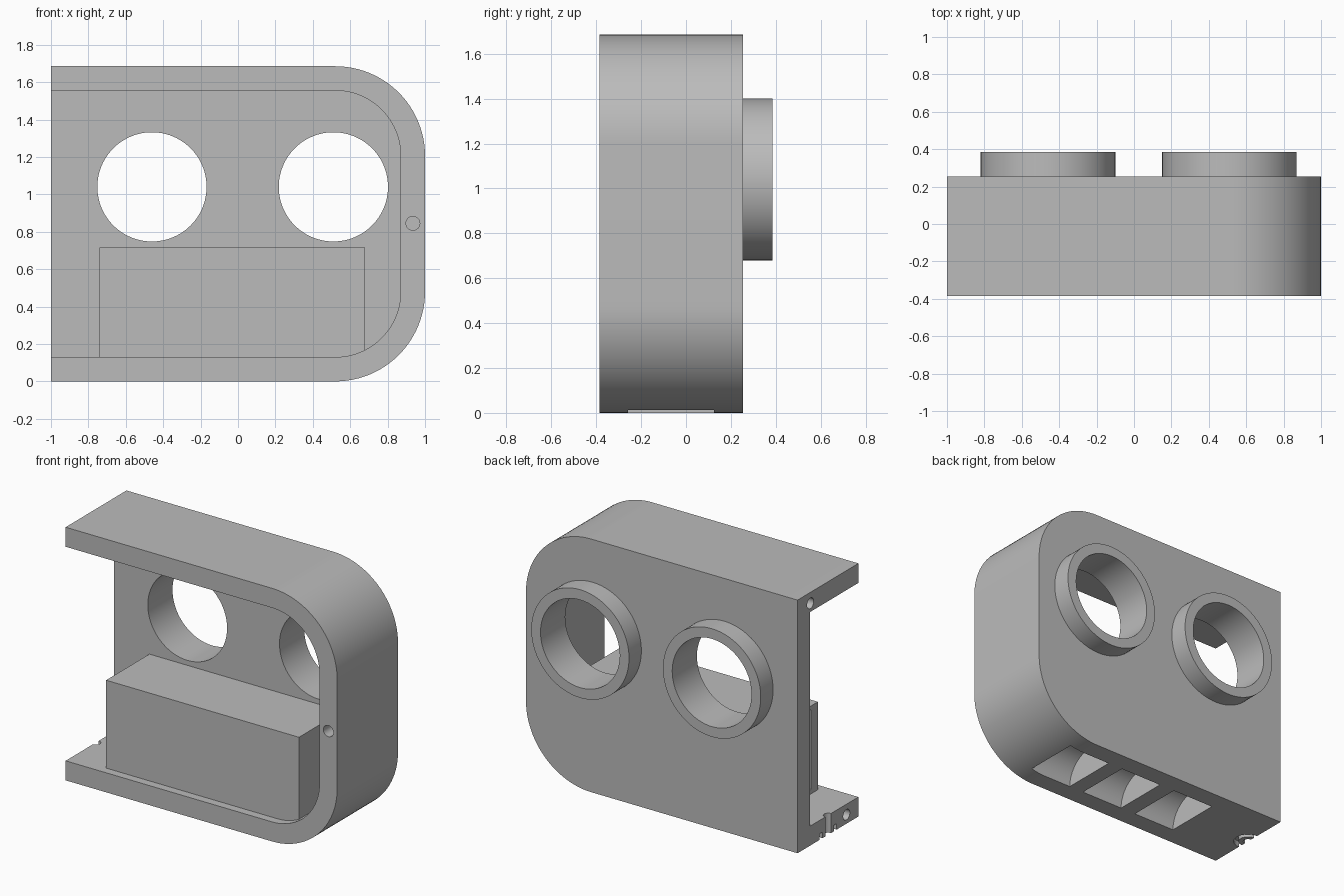
import bpy, bmesh, math
from mathutils import Matrix, Vector

cube = bpy.data.objects.get("Cube")
if cube:
    bpy.data.objects.remove(cube, do_unlink=True)

# One grey plastic
grey = bpy.data.materials.new("grey_plastic")
grey.use_nodes = True
COLOUR = (0.5, 0.5, 0.5, 1)
grey.diffuse_color = COLOUR
grey.node_tree.nodes["Principled BSDF"].inputs["Base Color"].default_value = COLOUR

# Main dimensions
HEIGHT, WALL, RADIUS = 1.685, 0.13, 0.48
FRONT, BACK, HIGH_BACK = -0.385, 0.255, 0.385
PLATE = BACK - WALL
EYE_Z, EYE_HOLE, EYE_RIM = 1.04, 0.292, 0.36
POCKET_Y, POCKET_R = -0.067, 0.192


def make(name, bm):
    bmesh.ops.recalc_face_normals(bm, faces=bm.faces)
    mesh = bpy.data.meshes.new(name)
    bm.to_mesh(mesh)
    bm.free()
    obj = bpy.data.objects.new(name, mesh)
    mesh.materials.append(grey)
    bpy.context.collection.objects.link(obj)
    return obj


def box(name, low, high):
    low, high = Vector(low), Vector(high)
    bm = bmesh.new()
    bmesh.ops.create_cube(bm, size=1, matrix=Matrix.Translation((low + high) / 2)
                          @ Matrix.Diagonal((high - low).to_4d()))
    return make(name, bm)


def cylinder(name, start, end, radius, sides=64):
    start, end = Vector(start), Vector(end)
    axis = end - start
    turn = axis.to_track_quat("Z", "Y").to_matrix().to_4x4()
    bm = bmesh.new()
    bmesh.ops.create_cone(bm, cap_ends=True, segments=sides, radius1=radius, radius2=radius,
                          depth=axis.length, matrix=Matrix.Translation((start + end) / 2) @ turn)
    return make(name, bm)


def rounded_slab(name, left, right, low, high, radius, y0, y1, steps=24):
    """Slab with square corners at -x and round corners at +x."""
    points = [(left, high), (left, low)]
    for centre_z, begin in ((low + radius, -90), (high - radius, 0)):
        for i in range(steps + 1):
            a = math.radians(begin + 90 * i / steps)
            points.append((right - radius + radius * math.cos(a), centre_z + radius * math.sin(a)))
    bm = bmesh.new()
    face = bm.faces.new([bm.verts.new((x, y0, z)) for x, z in points])
    extruded = bmesh.ops.extrude_face_region(bm, geom=[face])["geom"]
    verts = [v for v in extruded if isinstance(v, bmesh.types.BMVert)]
    bmesh.ops.translate(bm, verts=verts, vec=(0, y1 - y0, 0))
    return make(name, bm)


def cut(target, *cutters):
    bpy.context.view_layer.objects.active = target
    for cutter in cutters:
        mod = target.modifiers.new("cut", "BOOLEAN")
        mod.operation, mod.solver, mod.object = "DIFFERENCE", "EXACT", cutter
        bpy.ops.object.modifier_apply(modifier=mod.name)


def discard(*objects):
    for obj in objects:
        bpy.data.objects.remove(obj, do_unlink=True)


# Half housing, open at the front and on the flat side
housing = rounded_slab("housing", -1, 1, 0, HEIGHT, RADIUS, FRONT, BACK)
cutters = [rounded_slab("cavity_cutter", -1.2, 1 - WALL, WALL, HEIGHT - WALL,
                        RADIUS - WALL, FRONT - 0.2, PLATE)]

# Eye openings and their raised rims
rims = []
for side, x in (("right", -0.46), ("left", 0.51)):
    hole = cylinder("eye_cutter", (x, 0, EYE_Z), (x, 0.6, EYE_Z), EYE_HOLE, 96)
    rim = cylinder(side + "_eye_rim", (x, BACK, EYE_Z), (x, HIGH_BACK, EYE_Z), EYE_RIM, 96)
    cut(rim, hole)
    rims.append(rim)
    cutters.append(hole)

# Screw hole in the front edge, peg holes in the flat end
cutters += [
    cylinder("screw_cutter", (0.935, FRONT - 0.1, 0.845), (0.935, -0.2, 0.845), 0.037, 32),
    cylinder("upper_peg_cutter", (-1.1, 0.12, 1.612), (-0.88, 0.12, 1.612), 0.035, 32),
    cylinder("lower_peg_cutter", (-1.1, -0.26, 0.06), (-0.88, -0.26, 0.06), 0.035, 32),
]

# Cable notch in the floor, with a ring groove below
notch = (-1, POCKET_Y)
cutters.append(cylinder("notch_cutter", (*notch, -0.1), (*notch, 0.3), 0.03, 32))
groove = cylinder("groove_cutter", (*notch, -0.1), (*notch, 0.04), 0.09, 32)
core = cylinder("groove_core", (*notch, -0.2), (*notch, 0.2), 0.06, 32)
cut(groove, core)
cutters.append(groove)

# Block inside, with a shallow recess in its end
block = box("inner_block", (-0.74, -0.33, 0.06), (0.68, PLATE + 0.05, 0.715))
recess = box("recess_cutter", (-0.8, -0.26, 0.16), (-0.72, PLATE - 0.03, 0.69))
cut(block, recess)

# Half-round pockets in the underside
pockets = []
for x in (-0.54, -0.11, 0.315):
    pockets.append(cylinder("pocket_cutter", (x, POCKET_Y, 0), (x + 0.315, POCKET_Y, 0), POCKET_R))

cut(housing, *cutters, *pockets)
cut(block, *pockets)
discard(recess, core, *cutters, *pockets)

# Smooth the curves and keep the edges sharp
bpy.ops.object.select_all(action="DESELECT")
for obj in (housing, block, *rims):
    obj.select_set(True)
bpy.context.view_layer.objects.active = housing
bpy.ops.object.shade_smooth_by_angle(angle=math.radians(30))
